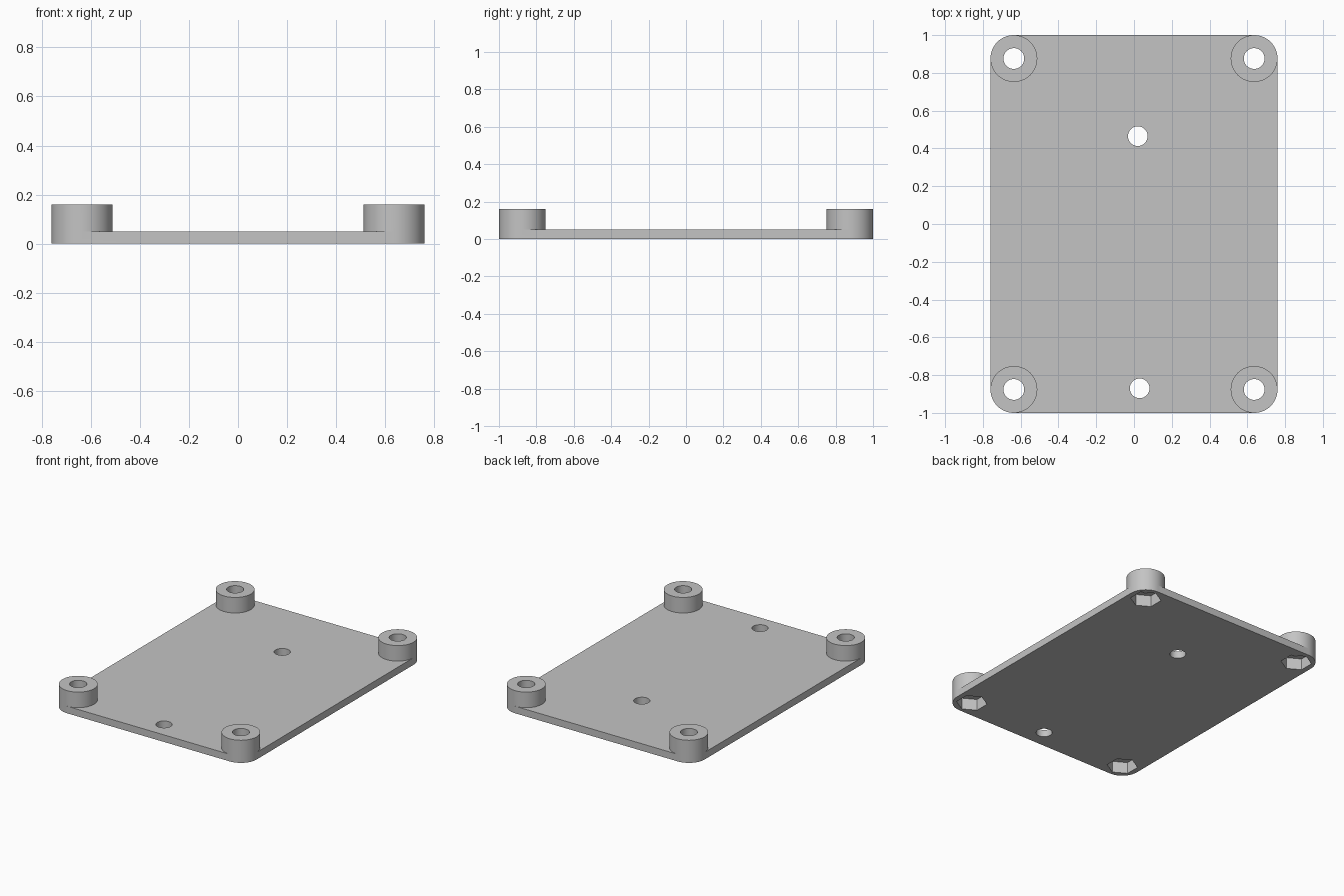
import bpy
import bmesh
import math

if "Cube" in bpy.data.objects:
    bpy.data.objects.remove(bpy.data.objects["Cube"])

HALF_X, HALF_Y = 0.76, 1.0
POST_R, POST_TOP, PLATE_TOP = 0.124, 0.16, 0.05
HOLE_R, SMALL_R = 0.055, 0.052
NUT_R, NUT_DEPTH = 0.1, 0.08
SEGMENTS = 64
CX, CY = HALF_X - POST_R, HALF_Y - POST_R
CORNERS = [(CX, CY), (-CX, CY), (-CX, -CY), (CX, -CY)]

grey = bpy.data.materials.new("plain grey")
grey.use_nodes = True
grey.diffuse_color = (0.55, 0.55, 0.55, 1)
grey.node_tree.nodes["Principled BSDF"].inputs["Base Color"].default_value = grey.diffuse_color


def arc(x, y, radius, start, sweep, steps):
    angles = [start + sweep * i / steps for i in range(steps + 1)]
    return [(x + radius * math.cos(a), y + radius * math.sin(a)) for a in angles]


def prism(name, outline, z0, z1):
    """Closed solid made by raising a flat outline."""
    bm = bmesh.new()
    face = bm.faces.new([bm.verts.new((x, y, z0)) for x, y in outline])
    raised = bmesh.ops.extrude_face_region(bm, geom=[face], use_keep_orig=True)["geom"]
    for v in raised:
        if isinstance(v, bmesh.types.BMVert):
            v.co.z = z1
    bmesh.ops.recalc_face_normals(bm, faces=bm.faces)
    mesh = bpy.data.meshes.new(name)
    bm.to_mesh(mesh)
    bm.free()
    mesh.materials.append(grey)
    obj = bpy.data.objects.new(name, mesh)
    bpy.context.collection.objects.link(obj)
    return obj


def round_prism(name, x, y, radius, z0, z1, sides=SEGMENTS, turn=0.0):
    return prism(name, arc(x, y, radius, turn, math.tau, sides)[:-1], z0, z1)


def combine(target, tool, operation):
    """Apply a boolean and discard the tool."""
    tool.hide_render = True
    mod = target.modifiers.new(operation.title(), "BOOLEAN")
    mod.operation = operation
    mod.solver = "EXACT"
    mod.object = tool
    bpy.context.view_layer.objects.active = target
    bpy.ops.object.modifier_apply(modifier=mod.name)
    bpy.data.objects.remove(tool)


# Base plate with rounded corners
outline = []
for i, (x, y) in enumerate(CORNERS):
    outline += arc(x, y, POST_R, i * math.pi / 2, math.pi / 2, SEGMENTS // 4)
plate = prism("mounting_plate", outline, 0, PLATE_TOP)

# Corner posts, flush with the plate's corners
for x, y in CORNERS:
    combine(plate, round_prism("corner_post", x, y, POST_R, 0, POST_TOP), "UNION")

# Screw holes with hexagonal nut pockets underneath
for x, y in CORNERS:
    combine(plate, round_prism("screw_hole", x, y, HOLE_R, -0.1, 0.3), "DIFFERENCE")
    combine(plate, round_prism("nut_pocket", x, y, NUT_R, -0.1, NUT_DEPTH, 6, math.pi / 6), "DIFFERENCE")

# Two plain holes through the plate
for x, y in [(0.02, 0.465), (0.03, -0.87)]:
    combine(plate, round_prism("plate_hole", x, y, SMALL_R, -0.1, 0.3), "DIFFERENCE")

# Smooth round walls, sharp edges kept
bpy.ops.object.select_all(action="DESELECT")
plate.select_set(True)
bpy.context.view_layer.objects.active = plate
bpy.ops.object.shade_smooth_by_angle(angle=math.radians(30))
